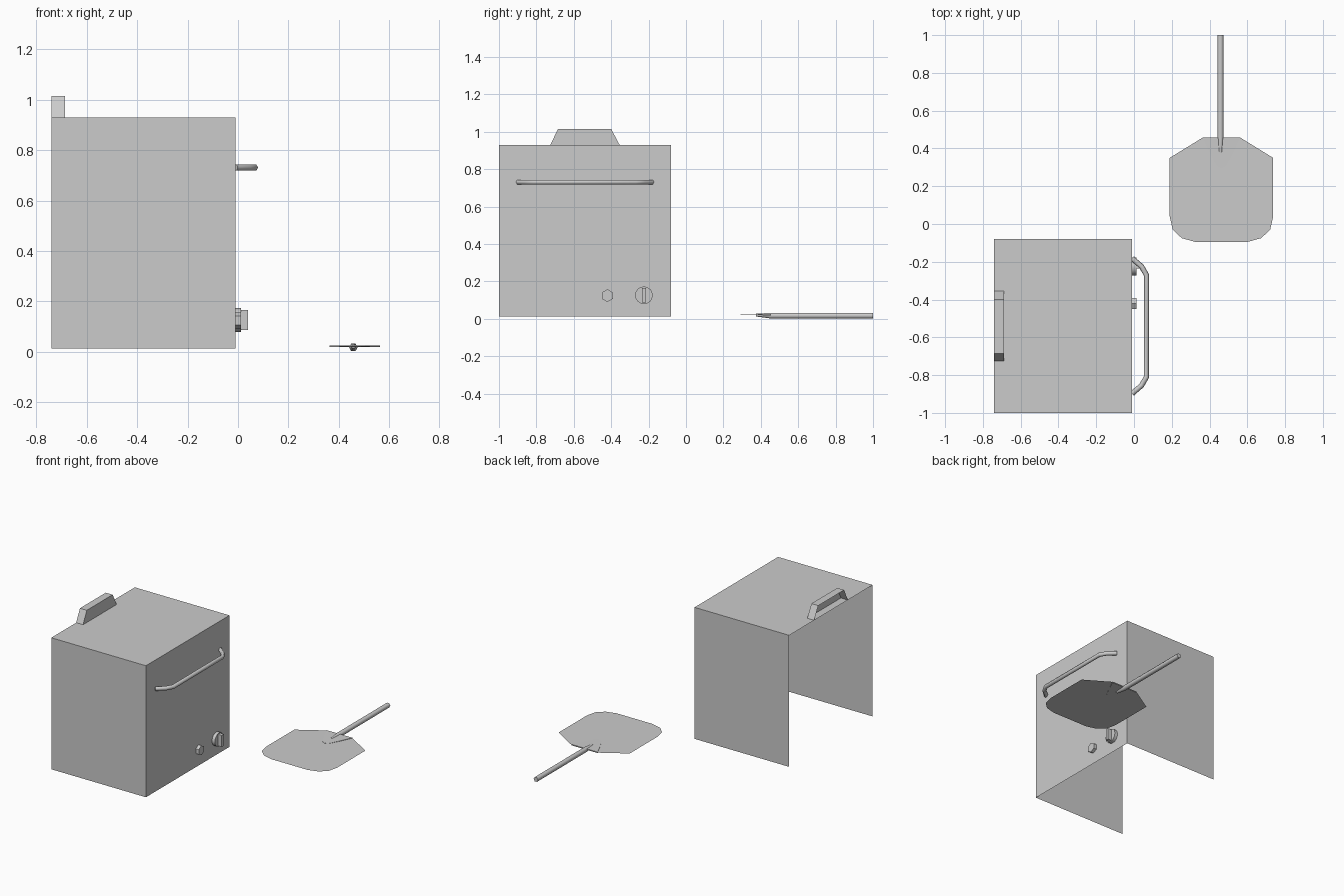
import bpy, math

if "Cube" in bpy.data.objects:
    bpy.data.objects.remove(bpy.data.objects["Cube"])


def mesh_object(name, verts, faces):
    mesh = bpy.data.meshes.new(name)
    mesh.from_pydata(verts, [], faces)
    obj = bpy.data.objects.new(name, mesh)
    bpy.context.collection.objects.link(obj)
    return obj


def tube(name, points, radius, radii=None):
    # Six-sided smooth rod along a polyline
    curve = bpy.data.curves.new(name, 'CURVE')
    curve.dimensions = '3D'
    curve.bevel_depth = radius
    curve.bevel_resolution = 1
    curve.use_fill_caps = True
    spline = curve.splines.new('POLY')
    spline.points.add(len(points) - 1)
    spline.use_smooth = True
    for i, co in enumerate(points):
        spline.points[i].co = (*co, 1)
        spline.points[i].radius = radii[i] if radii else 1
    obj = bpy.data.objects.new(name, curve)
    bpy.context.collection.objects.link(obj)
    return obj


def knob(name, y, z, radius, sides):
    # Disc facing +x on the oven door
    bpy.ops.mesh.primitive_cylinder_add(
        vertices=sides, radius=radius, depth=0.024,
        location=(0.0, y, z), rotation=(0, math.pi / 2, 0))
    obj = bpy.context.object
    obj.name = name
    bpy.ops.object.shade_smooth_by_angle()
    return obj


# Oven body: shell open at the bottom and on the wall side (-x)
X0, X1, Y0, Y1, Z0, Z1 = -0.74, -0.01, -1.0, -0.08, 0.013, 0.93
mesh_object("oven_body",
            [(x, y, z) for z in (Z0, Z1)
             for x, y in ((X0, Y0), (X1, Y0), (X1, Y1), (X0, Y1))],
            [(0, 1, 5, 4), (1, 2, 6, 5), (2, 3, 7, 6), (4, 5, 6, 7)])

# Vent on top: trapezoid hood, open towards the wall
profile = [(-0.725, Z1), (-0.355, Z1), (-0.40, 1.015), (-0.685, 1.015)]
mesh_object("top_vent",
            [(x, y, z) for x in (X0, -0.687) for y, z in profile],
            [(4, 5, 6, 7), (1, 2, 6, 5), (2, 3, 7, 6), (3, 0, 4, 7)])

# Door handle with bent ends, mirrored about the door centre
half = [(-0.01, 0.358), (0.04, 0.315), (0.066, 0.27)]
path = [(x, -0.54 + d, 0.731) for x, d in half]
path += [(x, -0.54 - d, 0.731) for x, d in reversed(half)]
tube("door_handle", path, 0.014)

# Control knobs
small = knob("small_knob", -0.42, 0.124, 0.034, 6)
small.rotation_euler = (math.pi / 2, 0, math.pi / 2)
knob("large_knob", -0.225, 0.126, 0.047, 16)
bpy.ops.mesh.primitive_cube_add(size=1, location=(0.02, -0.225, 0.126))
grip = bpy.context.object
grip.name = "knob_grip"
grip.scale = (0.04, 0.023, 0.08)

# Shovel blade: single flat sheet, outline mirrored about its centre line
CX, BZ = 0.463, 0.022
side = [(0.10, 0.457), (0.274, 0.35), (0.274, 0.04), (0.258, -0.03),
        (0.21, -0.075), (0.138, -0.095)]
outline = [(CX - d, y, BZ) for d, y in side]
outline += [(CX + d, y, BZ) for d, y in reversed(side)]
mesh_object("shovel_blade", outline, [tuple(range(len(outline)))])

# Thin tapered pad where the handle meets the blade
pad = [(-0.10, 0.455), (-0.06, 0.37), (-0.025, 0.305), (0, 0.292),
       (0.025, 0.305), (0.06, 0.37), (0.10, 0.455)]
n = len(pad)
verts = [(CX + d, y, BZ + s * (0.001 + 0.016 * (y - 0.292)))
         for s in (-1, 1) for d, y in pad]
faces = [tuple(reversed(range(n))), tuple(range(n, 2 * n))]
faces += [(i, (i + 1) % n, n + (i + 1) % n, n + i) for i in range(n)]
mesh_object("shovel_neck", verts, faces)

# Shovel handle, tapered into the neck
tube("shovel_handle",
     [(CX - 0.005, 0.375, 0.02), (CX - 0.005, 0.45, 0.017), (CX - 0.005, 1.0, 0.017)],
     0.017, [0.5, 1, 1])
